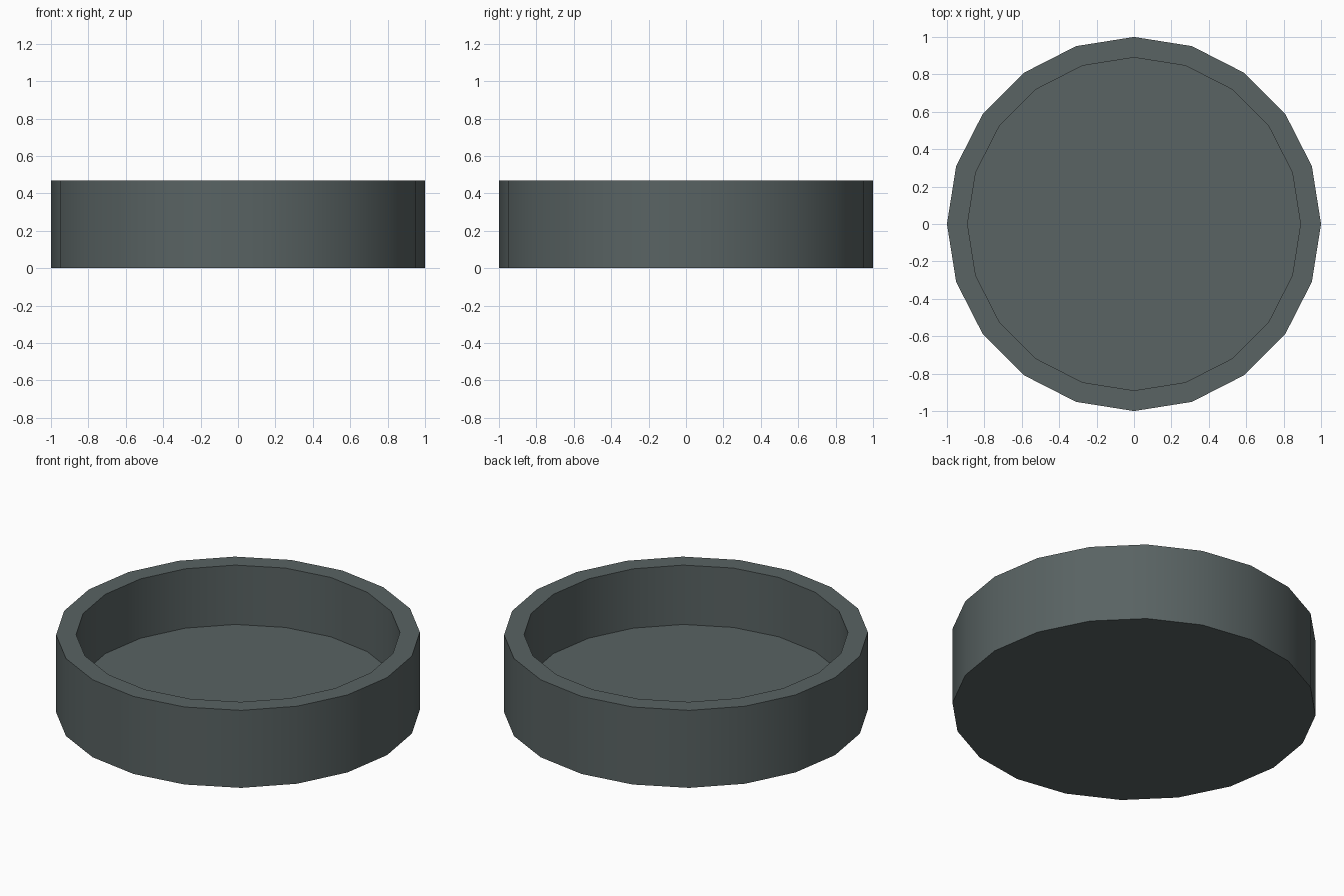
import bpy, bmesh
from math import cos, sin, tau

if "Cube" in bpy.data.objects:
    bpy.data.objects.remove(bpy.data.objects["Cube"])

SIDES = 20

# Closed dish profile (radius, height) from bottom edge to floor edge
profile = [(1.0, 0.0), (1.0, 0.47), (0.89, 0.47), (0.89, 0.11)]

bm = bmesh.new()
rings = [[bm.verts.new((r * cos(tau * i / SIDES), r * sin(tau * i / SIDES), z))
          for i in range(SIDES)] for r, z in profile]

# Outer wall, rim and inner wall
for low, high in zip(rings, rings[1:]):
    for i in range(SIDES):
        j = (i + 1) % SIDES
        bm.faces.new((low[i], low[j], high[j], high[i]))

# Underside and inner floor
bm.faces.new(rings[0][::-1])
bm.faces.new(rings[-1])
bmesh.ops.recalc_face_normals(bm, faces=bm.faces)

mesh = bpy.data.meshes.new("round_dish")
bm.to_mesh(mesh)
bm.free()
dish = bpy.data.objects.new("round_dish", mesh)
bpy.context.collection.objects.link(dish)

# Dark slate finish
slate = bpy.data.materials.new("dark_slate")
slate.diffuse_color = (0.10, 0.125, 0.125, 1)
slate.use_nodes = True
slate.node_tree.nodes["Principled BSDF"].inputs["Base Color"].default_value = slate.diffuse_color
mesh.materials.append(slate)

# Smooth walls with crisp rim edges
bpy.context.view_layer.objects.active = dish
dish.select_set(True)
bpy.ops.object.shade_smooth_by_angle(angle=0.6)
